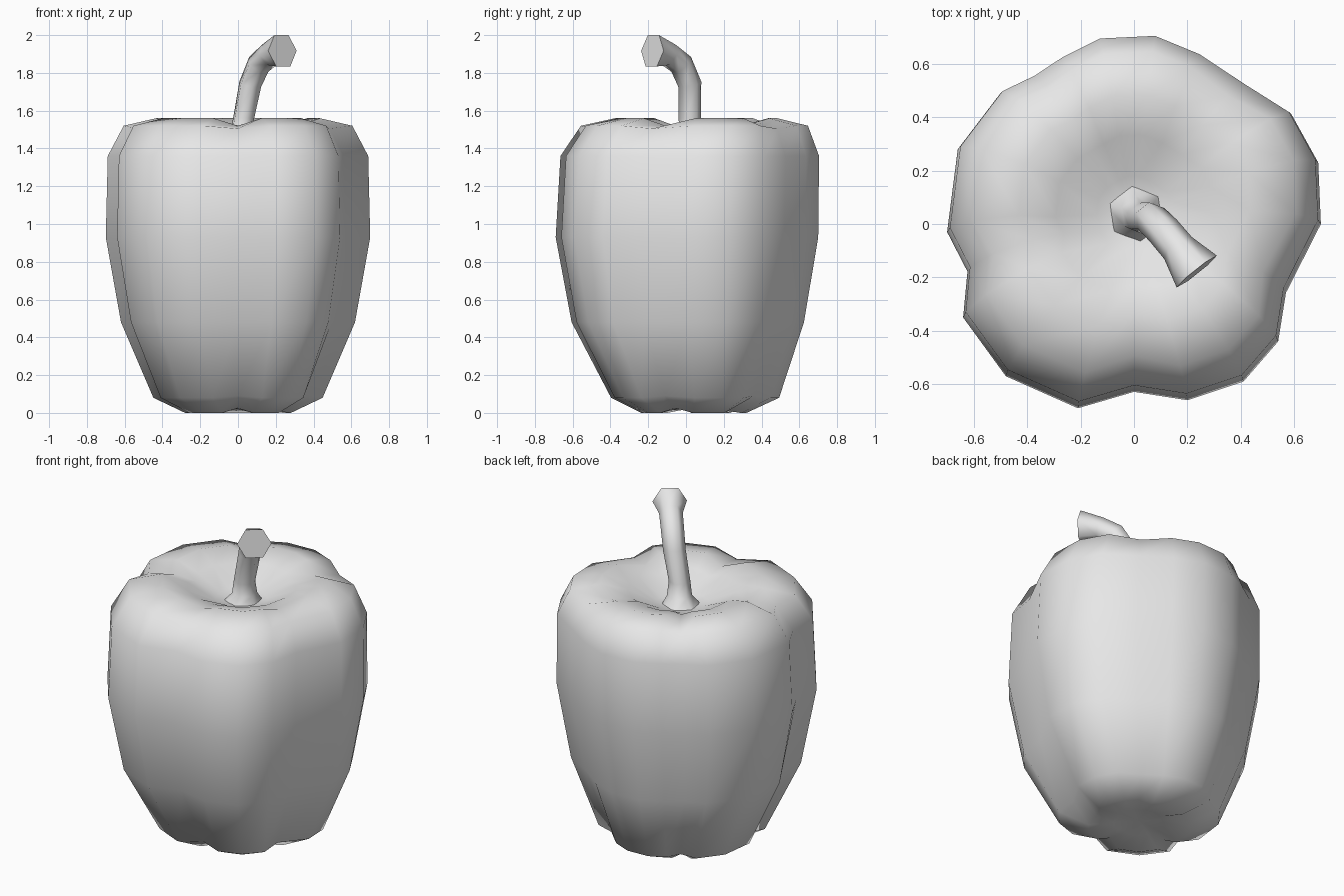
import bpy, bmesh, math
from mathutils import Vector

cube = bpy.data.objects.get("Cube")
if cube:
    bpy.data.objects.remove(cube, do_unlink=True)

grey = bpy.data.materials.new("plain grey")
grey.use_nodes = True
grey.diffuse_color = (0.8, 0.8, 0.8, 1)
grey.node_tree.nodes["Principled BSDF"].inputs["Base Color"].default_value = (0.8, 0.8, 0.8, 1)


def loft(name, rings, start_tip=None, end_tip=None, smooth_angle=180):
    """Skin a stack of equal point rings; close the ends with a fan or a flat cap."""
    bm = bmesh.new()
    loops = [[bm.verts.new(p) for p in ring] for ring in rings]
    n = len(loops[0])
    for low, high in zip(loops, loops[1:]):
        for i in range(n):
            j = (i + 1) % n
            bm.faces.new((low[i], low[j], high[j], high[i]))
    for loop, tip in ((loops[0], start_tip), (loops[-1], end_tip)):
        if tip is None:
            bm.faces.new(loop)
        else:
            centre = bm.verts.new(tip)
            for i in range(n):
                bm.faces.new((loop[i], loop[(i + 1) % n], centre))
    bmesh.ops.recalc_face_normals(bm, faces=bm.faces)
    mesh = bpy.data.meshes.new(name)
    bm.to_mesh(mesh)
    bm.free()
    mesh.materials.append(grey)
    obj = bpy.data.objects.new(name, mesh)
    bpy.context.collection.objects.link(obj)
    bpy.ops.object.select_all(action='DESELECT')
    obj.select_set(True)
    bpy.context.view_layer.objects.active = obj
    bpy.ops.object.shade_smooth_by_angle(angle=math.radians(smooth_angle))
    return obj


# Body outline: five lobes, each starting at its furrow
lobes = [
    [(0, -.635), (.2, -.66), (.41, -.59), (.54, -.44)],
    [(.575, -.26), (.7, 0), (.69, .23), (.59, .41)],
    [(.42, .525), (.25, .63), (.08, .7), (-.13, .69), (-.27, .62)],
    [(-.38, .555), (-.5, .49), (-.66, .28), (-.7, -.03)],
    [(-.63, -.18), (-.64, -.35), (-.48, -.57), (-.21, -.69)],
]
outline = [(Vector((x, y, 0)), i == 0) for lobe in lobes for i, (x, y) in enumerate(lobe)]

# Body rings: height, scale, y shift, furrow depth, furrow lift
levels = [
    (.02, .2, .04, 0, 0),
    (0, .4, .04, .04, .025),
    (.08, .64, .045, .06, .01),
    (.48, .885, .005, .025, 0),
    (.93, 1, 0, .01, 0),
    (1.36, .985, .015, .01, 0),
    (1.52, .865, .04, .03, -.015),
    (1.56, .62, .05, .02, -.04),
    (1.52, .42, .04, 0, -.02),
    (1.44, .2, .04, 0, 0),
]
body_rings = []
for z, scale, shift, depth, lift in levels:
    ring = []
    for p, furrow in outline:
        q = p * (scale * (1 - depth * furrow))
        ring.append((q.x, q.y + shift, z + lift * furrow))
    body_rings.append(ring)
loft("pepper_body", body_rings, (0, .04, .03), (0, .04, 1.42))

# Stem path: centre point, radius, lean of the section from level to upright
side = Vector((.78, .62, 0)).normalized()
out = Vector((.62, -.78, 0)).normalized()
path = [
    ((0, .04, 1.4), .13, 0),
    ((.02, .035, 1.48), .07, 0),
    ((.03, .02, 1.56), .06, 0),
    ((.065, .02, 1.74), .063, 15),
    ((.11, -.025, 1.845), .065, 45),
    ((.165, -.09, 1.895), .066, 68),
    ((.235, -.178, 1.917), .096, 85),
]
stem_rings = []
for centre, radius, lean in path:
    a = math.radians(lean)
    up = Vector((0, 0, 1)) * math.sin(a) - out * math.cos(a)
    stem_rings.append([
        Vector(centre) + radius * (side * math.cos(t) + up * math.sin(t))
        for t in (k * math.pi / 3 for k in range(6))])
loft("stem", stem_rings, smooth_angle=75)
